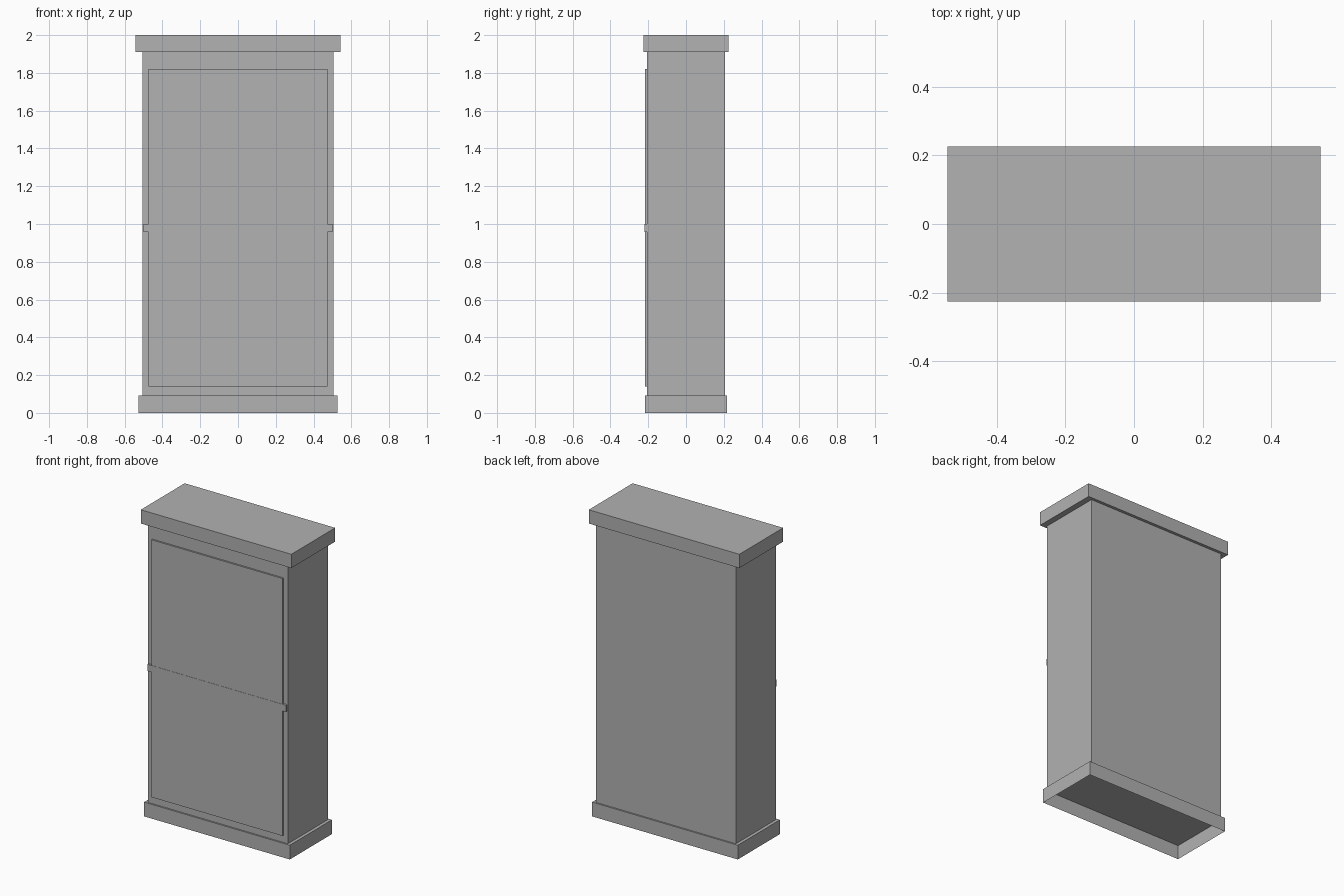
import bpy, bmesh
from mathutils import Matrix, Vector

if "Cube" in bpy.data.objects:
    bpy.data.objects.remove(bpy.data.objects["Cube"])

grey = bpy.data.materials.new("plain grey")
grey.diffuse_color = (0.445, 0.445, 0.445, 1)
grey.use_nodes = True
grey.node_tree.nodes["Principled BSDF"].inputs["Base Color"].default_value = grey.diffuse_color


def box(name, lo, hi, open_bottom=False):
    """Axis-aligned box between two corners, optionally without its floor."""
    lo, hi = Vector(lo), Vector(hi)
    bm = bmesh.new()
    matrix = Matrix.Translation((lo + hi) / 2) @ Matrix.Diagonal((*(hi - lo), 1))
    bmesh.ops.create_cube(bm, size=1, matrix=matrix)
    if open_bottom:
        bm.normal_update()
        floor = [f for f in bm.faces if f.normal.z < -0.9]
        bmesh.ops.delete(bm, geom=floor, context='FACES')
    mesh = bpy.data.meshes.new(name)
    bm.to_mesh(mesh)
    bm.free()
    mesh.materials.append(grey)
    obj = bpy.data.objects.new(name, mesh)
    bpy.context.collection.objects.link(obj)
    return obj


def centred_box(name, half_x, half_y, z0, z1, open_bottom=False):
    return box(name, (-half_x, -half_y, z0), (half_x, half_y, z1), open_bottom)


BASE_TOP, CROWN_BOTTOM = 0.093, 1.91
BODY_Y = 0.207

# Carcass between a hollow plinth and an overhanging crown
centred_box("plinth", 0.526, 0.217, 0, BASE_TOP, open_bottom=True)
centred_box("cabinet_body", 0.505, BODY_Y, BASE_TOP, CROWN_BOTTOM)
centred_box("crown", 0.5435, 0.226, CROWN_BOTTOM, 2.0)

# Raised front panels, split by a slightly wider and prouder rail
RAIL_BOTTOM, RAIL_TOP = 0.957, 1.0
for name, z0, z1 in (("lower_door", 0.14, RAIL_BOTTOM),
                     ("upper_door", RAIL_TOP, 1.82)):
    box(name, (-0.473, -0.218, z0), (0.473, -BODY_Y, z1))
box("middle_rail", (-0.5, -0.2195, RAIL_BOTTOM), (0.5, -BODY_Y, RAIL_TOP))
